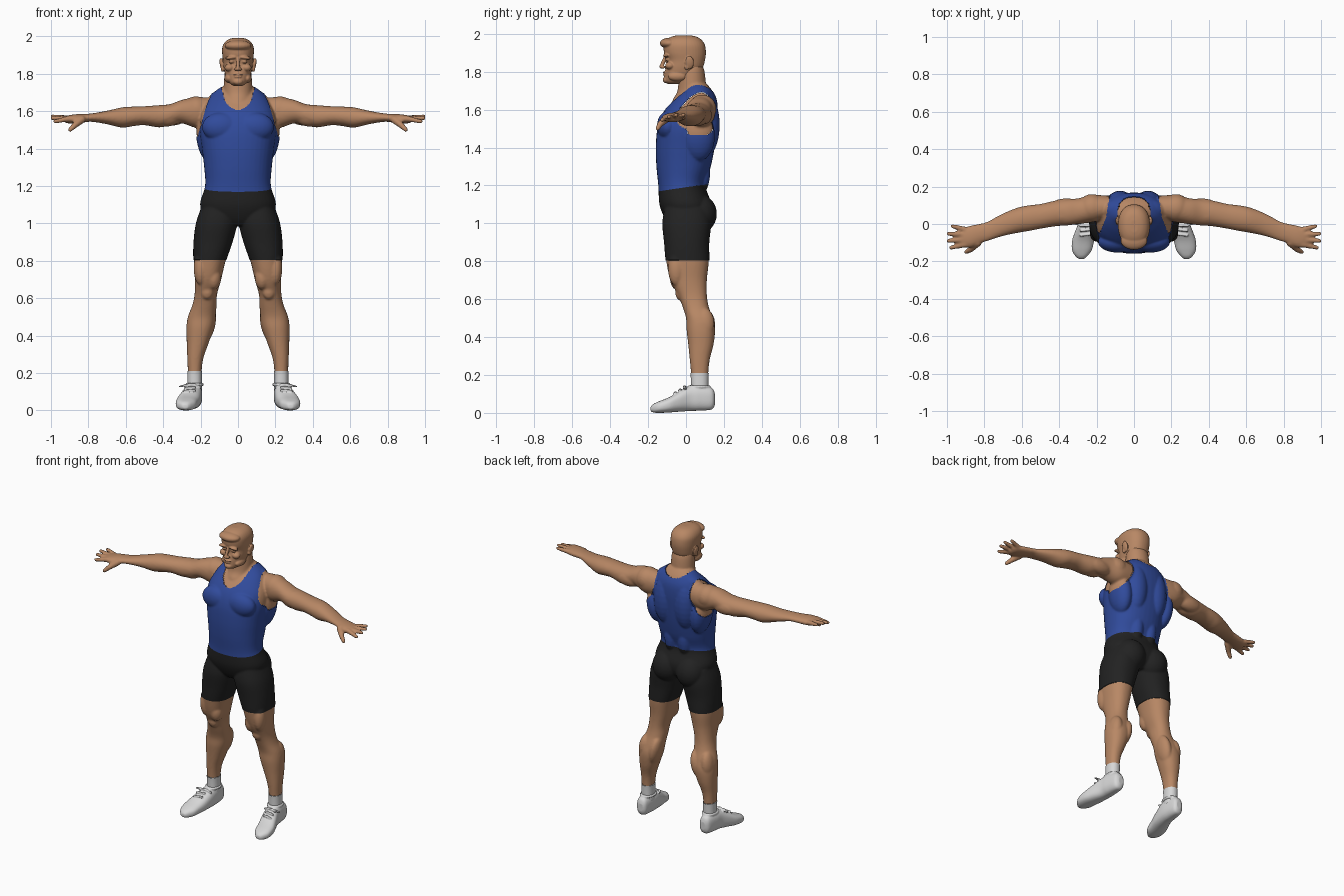
import bpy, bmesh, math
from mathutils import Matrix, Vector

cube = bpy.data.objects.get("Cube")
if cube:
    bpy.data.objects.remove(cube, do_unlink=True)


def material(name, color):
    mat = bpy.data.materials.new(name)
    mat.use_nodes = True
    rgba = (*color, 1)
    mat.diffuse_color = rgba
    node = next(n for n in mat.node_tree.nodes if n.type == "BSDF_PRINCIPLED")
    node.inputs["Base Color"].default_value = rgba
    node.inputs["Roughness"].default_value = 0.8
    return mat


skin = material("skin", (0.48, 0.245, 0.13))
blue = material("blue_cloth", (0.03, 0.07, 0.33))
black = material("black_cloth", (0.016, 0.016, 0.016))
white = material("white_cloth", (0.68, 0.68, 0.68))


def spline(p, q, r, s, t):
    return q + 0.5 * t * (r - p + t * (2 * p - 5 * q + 4 * r - s + t * (3 * (q - r) + s - p)))


def loft(bm, axis, rows, power=2.25, steps=5, sides=40):
    """Rounded sections along an axis; a row is position, then two low/high extents."""
    dense = []
    for i in range(len(rows) - 1):
        four = [rows[max(0, min(len(rows) - 1, i + k))] for k in (-1, 0, 1, 2)]
        dense += [[spline(*v, j / steps) for v in zip(*four)] for j in range(steps)]
    dense.append(rows[-1])
    rings = []
    for t, a0, a1, b0, b1 in dense:
        ring = []
        for k in range(sides):
            c, s = (f(math.tau * k / sides) for f in (math.cos, math.sin))
            a = (a0 + a1) / 2 + (a1 - a0) / 2 * math.copysign(abs(c) ** (2 / power), c)
            b = (b0 + b1) / 2 + (b1 - b0) / 2 * math.copysign(abs(s) ** (2 / power), s)
            ring.append(bm.verts.new({"x": (t, a, b), "y": (a, t, b), "z": (a, b, t)}[axis]))
        rings.append(ring)
    for low, high in zip(rings, rings[1:]):
        for k in range(sides):
            n = (k + 1) % sides
            bm.faces.new((low[k], low[n], high[n], high[k]))
    bm.faces.new(rings[0])
    bm.faces.new(rings[-1])


def trunk(bm, rows, power=2.25):
    loft(bm, "z", [(z, -w, w, front, back) for z, w, front, back in rows], power)


def blob(bm, center, radii, tilt=0):
    place = Matrix.Translation(center) @ Matrix.Rotation(tilt, 4, "Y") @ Matrix.Diagonal((*radii, 1))
    bmesh.ops.create_uvsphere(bm, u_segments=24, v_segments=14, radius=1, matrix=place)


def rod(bm, start, end, r0, r1, count=12):
    for i in range(count + 1):
        t = i / count
        blob(bm, Vector(start).lerp(Vector(end), t), [r0 + (r1 - r0) * t] * 3)


def mirror(bm):
    copy = bmesh.ops.duplicate(bm, geom=bm.verts[:] + bm.edges[:] + bm.faces[:])["geom"]
    for v in copy:
        if isinstance(v, bmesh.types.BMVert):
            v.co.x *= -1


def add_object(name, mesh, mat):
    mesh.materials.clear()
    mesh.materials.append(mat)
    mesh.shade_smooth()
    obj = bpy.data.objects.new(name, mesh)
    bpy.context.collection.objects.link(obj)
    return obj


def fuse(bm, voxel, smoothing):
    """Merge overlapping masses into one continuous surface."""
    bmesh.ops.recalc_face_normals(bm, faces=bm.faces[:])
    mesh = bpy.data.meshes.new("masses")
    bm.to_mesh(mesh)
    bm.free()
    temp = bpy.data.objects.new("masses", mesh)
    bpy.context.collection.objects.link(temp)
    remesh = temp.modifiers.new("fuse", "REMESH")
    remesh.mode = "VOXEL"
    remesh.voxel_size = voxel
    smooth = temp.modifiers.new("soften", "SMOOTH")
    smooth.factor = 0.5
    smooth.iterations = smoothing
    graph = bpy.context.evaluated_depsgraph_get()
    result = bpy.data.meshes.new_from_object(temp.evaluated_get(graph))
    bpy.data.objects.remove(temp, do_unlink=True)
    return result


body = bmesh.new()
# Legs
loft(body, "z", [
    (1.08, .01, .195, -.11, .12), (1.0, .007, .222, -.122, .13), (.9, .032, .235, -.113, .12),
    (.8, .066, .236, -.104, .12), (.7, .09, .23, -.082, .11), (.62, .112, .232, -.042, .11),
    (.56, .115, .245, -.018, .12), (.5, .12, .268, 0, .14), (.44, .13, .276, .003, .153),
    (.36, .157, .274, .012, .145), (.28, .185, .271, .02, .125), (.2, .195, .268, .027, .117),
    (.1, .195, .268, .03, .115)])
blob(body, (.165, -.03, .635), (.034, .026, .042))            # kneecap
blob(body, (.13, -.04, .71), (.04, .045, .065))               # inner thigh
blob(body, (.2, -.05, .76), (.037, .045, .09))                # outer thigh
blob(body, (.158, .095, .46), (.037, .06, .095), -.2)         # inner calf
blob(body, (.232, .095, .47), (.04, .055, .085), -.1)         # outer calf
blob(body, (.088, .07, 1.05), (.092, .09, .1))                # buttock
# Arms and palms
loft(body, "x", [
    (.13, .03, .15, 1.52, 1.67), (.22, .01, .155, 1.51, 1.675), (.3, 0, .137, 1.535, 1.66),
    (.36, -.008, .132, 1.525, 1.638), (.42, -.012, .125, 1.513, 1.632), (.5, -.025, .107, 1.525, 1.626),
    (.56, -.037, .1, 1.52, 1.624), (.62, -.047, .088, 1.512, 1.62), (.7, -.064, .056, 1.53, 1.602),
    (.78, -.09, .014, 1.543, 1.588), (.82, -.102, .002, 1.54, 1.585), (.87, -.124, -.008, 1.535, 1.583),
    (.91, -.125, -.02, 1.535, 1.577), (.93, -.115, -.035, 1.543, 1.57)], 2.1)
blob(body, (.225, .085, 1.605), (.075, .075, .074))           # shoulder cap
blob(body, (.385, .045, 1.575), (.085, .052, .058))           # biceps
blob(body, (.36, .095, 1.57), (.09, .042, .048))              # triceps
# Fingers and thumb
for y, tip in ((-.03, (.97, -.012, 1.572)), (-.056, (.992, -.052, 1.572)),
               (-.083, (.992, -.09, 1.562)), (-.11, (.977, -.126, 1.545))):
    rod(body, (.9, y, 1.56), tip, .0155, .0115)
rod(body, (.835, -.1, 1.555), (.872, -.135, 1.525), .021, .016)
rod(body, (.872, -.135, 1.525), (.898, -.15, 1.5), .016, .012)
# Chest and back muscles
blob(body, (.09, -.095, 1.515), (.1, .055, .075))             # chest
blob(body, (.165, .065, 1.46), (.055, .085, .13), .12)        # side of back
blob(body, (.075, .1, 1.52), (.075, .075, .17))               # back
blob(body, (.05, .06, 1.27), (.05, .065, .13))                # lower back
blob(body, (.085, .075, 1.67), (.085, .055, .045), .35)       # neck slope
mirror(body)
# Torso and neck
trunk(body, [
    (.99, .1, -.08, .08), (1.03, .165, -.11, .12), (1.1, .2, -.137, .132), (1.2, .173, -.143, .1),
    (1.3, .178, -.153, .128), (1.4, .19, -.156, .148), (1.5, .203, -.148, .16), (1.58, .197, -.12, .165),
    (1.65, .165, -.065, .16), (1.7, .125, -.012, .138), (1.735, .075, .005, .11)])
trunk(body, [(1.58, .078, -.08, .12), (1.65, .077, -.07, .115), (1.7, .077, -.045, .108),
             (1.8, .072, -.035, .098), (1.85, .06, -.02, .08)], 2)


def hem_height(y):
    return 1.19 + 0.15 * y


def part_of(p):
    """Which garment covers a point on the body."""
    x = abs(p.x)
    if p.z < 0.21:
        return "socks"
    if p.z < 0.805:
        return "body"
    if p.z < hem_height(p.y):
        return "shorts"
    rise = (p.z - 1.465) / 0.25
    back = max(0, min(1, p.y / 0.12))
    if rise > 0 and x > 0.212 - 0.07 * rise - 0.04 * back * math.sin(math.pi * min(rise, 1)):
        return "body"
    collar = 1.605 + 0.085 * max(0, min(1, (p.y + 0.05) / 0.13))
    if p.z > 1.76 or math.hypot(x / 0.095, (1.76 - p.z) / (1.76 - collar)) < 1:
        return "body"
    return "tank_top"


# Cut hems cleanly, then split the body into skin and clothes
base = fuse(body, 0.0068, 4)
cut = bmesh.new()
cut.from_mesh(base)
for height, slope in ((0.21, 0), (0.805, 0), (1.19, 0.15)):
    bmesh.ops.bisect_plane(cut, geom=cut.verts[:] + cut.edges[:] + cut.faces[:],
                           plane_co=(0, 0, height), plane_no=(0, -slope, 1))
cut.to_mesh(base)
cut.free()
for name, mat, puff in (("body", skin, 0), ("tank_top", blue, .003), ("shorts", black, .003),
                        ("socks", white, .003)):
    part = bmesh.new()
    part.from_mesh(base)
    part.normal_update()
    for v in part.verts:
        v.co += v.normal * puff
    part.faces.ensure_lookup_table()
    source = base.polygons
    spare = [f for f in part.faces if part_of(source[f.index].center) != name]
    bmesh.ops.delete(part, geom=spare, context="FACES")
    mesh = bpy.data.meshes.new(name)
    part.to_mesh(mesh)
    part.free()
    add_object(name, mesh, mat)
bpy.data.meshes.remove(base)

# Head: paired features first, then skull, nose, mouth and hair
head = bmesh.new()
blob(head, (.087, .018, 1.848), (.01, .024, .036), .2)        # ear
blob(head, (.083, .004, 1.825), (.009, .012, .016))           # ear lobe
blob(head, (.036, -.104, 1.886), (.034, .017, .0095), .12)    # brow
blob(head, (.034, -.096, 1.865), (.015, .014, .01))           # eye
blob(head, (.046, -.085, 1.832), (.026, .025, .02))           # cheek
blob(head, (.05, -.045, 1.775), (.023, .05, .025))            # jaw
blob(head, (.011, -.122, 1.824), (.01, .012, .008))           # nostril
mirror(head)
trunk(head, [
    (1.735, .025, -.095, -.03), (1.75, .045, -.112, .01), (1.78, .063, -.112, .06), (1.82, .074, -.108, .088),
    (1.86, .079, -.102, .1), (1.9, .084, -.116, .105), (1.94, .084, -.117, .1), (1.968, .071, -.105, .082),
    (1.985, .048, -.075, .055), (1.992, .02, -.045, .02)])
rod(head, (0, -.108, 1.88), (0, -.13, 1.826), .009, .011)     # nose
blob(head, (0, -.11, 1.796), (.025, .012, .006))              # upper lip
blob(head, (0, -.11, 1.783), (.021, .011, .006))              # lower lip
blob(head, (0, -.103, 1.757), (.027, .02, .018))              # chin
blob(head, (0, -.088, 1.95), (.072, .05, .029))               # fringe
add_object("head", fuse(head, 0.004, 3), skin)

# Shoes with a padded collar and tied laces
shoe = bmesh.new()
loft(shoe, "y", [
    (.153, .215, .25, .045, .1), (.135, .2, .272, .018, .132), (.07, .192, .285, .012, .145),
    (.02, .192, .292, .01, .142), (-.04, .2, .315, .006, .11), (-.09, .213, .331, .002, .082),
    (-.14, .226, .331, 0, .062), (-.172, .25, .313, .002, .047), (-.187, .268, .295, .01, .032)], 2.5)
for k in range(24):
    angle = math.tau * k / 24
    blob(shoe, (.232 + .04 * math.cos(angle), .07 + .05 * math.sin(angle), .138), (.009, .011, .009))
for i in range(3):
    y, z = -.055 + i * .025, .108 + i * .015
    rod(shoe, (.232, y, z), (.285, y - .006, z - .004), .007, .007)
rod(shoe, (.25, -.01, .14), (.31, .0, .128), .007, .006)
rod(shoe, (.25, -.01, .14), (.2, .0, .125), .007, .006)
left = add_object("left_shoe", fuse(shoe, 0.0045, 3), white)
flipped = left.data.copy()
flipped.transform(Matrix.Diagonal((-1, 1, 1, 1)))
flipped.flip_normals()
add_object("right_shoe", flipped, white)
